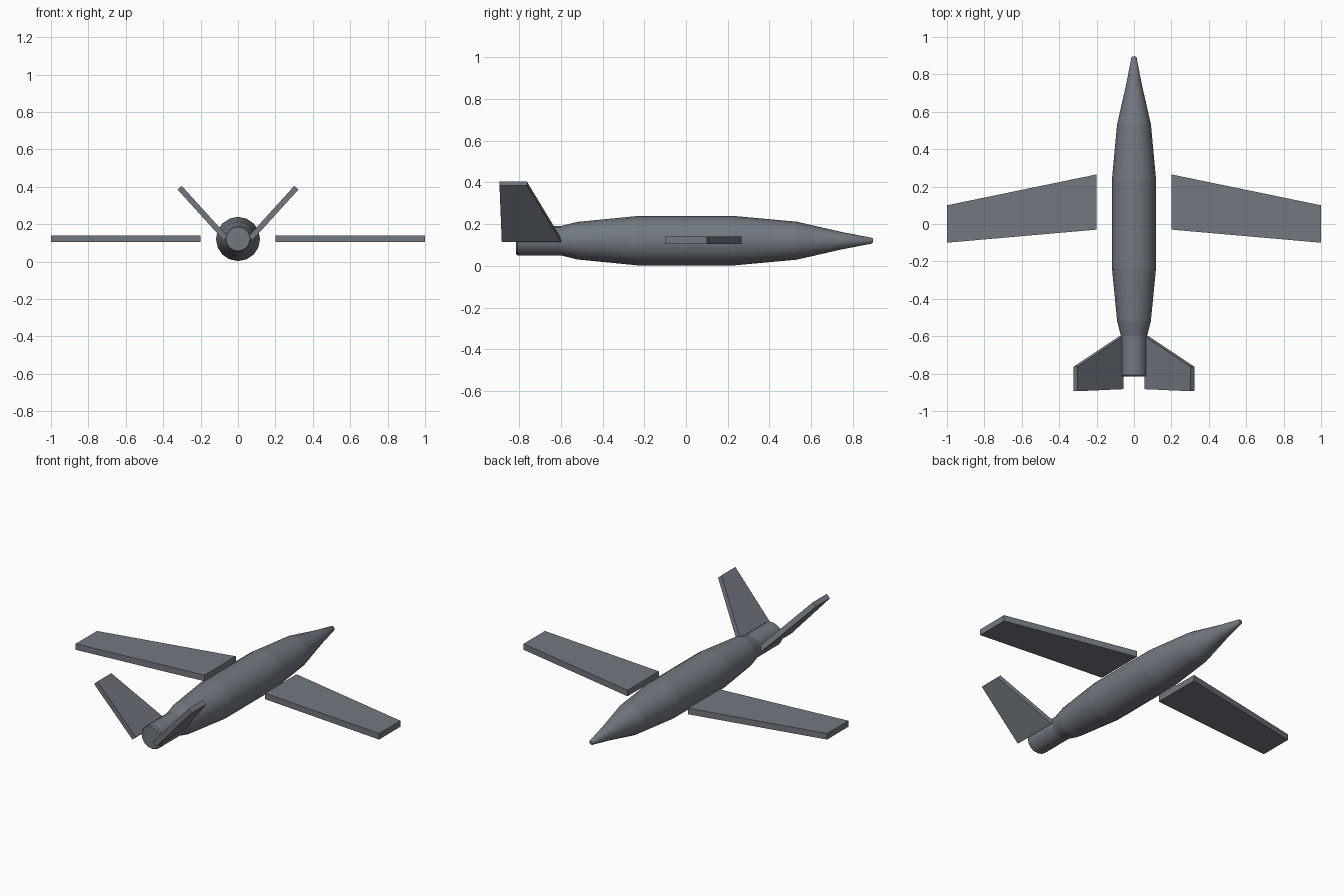
import bpy, bmesh, math
from mathutils import Vector

cube = bpy.data.objects.get("Cube")
if cube:
    bpy.data.objects.remove(cube, do_unlink=True)

grey = bpy.data.materials.new("slate_grey")
grey.use_nodes = True
colour = (0.17, 0.19, 0.22, 1)
grey.diffuse_color = colour
grey.node_tree.nodes["Principled BSDF"].inputs["Base Color"].default_value = colour

AXIS_Z = 0.121
SIDES = 16


def add_object(name, bm, smooth=False):
    bmesh.ops.recalc_face_normals(bm, faces=bm.faces)
    mesh = bpy.data.meshes.new(name)
    bm.to_mesh(mesh)
    bm.free()
    mesh.materials.append(grey)
    obj = bpy.data.objects.new(name, mesh)
    bpy.context.collection.objects.link(obj)
    if smooth:
        bpy.ops.object.select_all(action='DESELECT')
        obj.select_set(True)
        bpy.context.view_layer.objects.active = obj
        bpy.ops.object.shade_smooth_by_angle(angle=math.radians(35))
    return obj


def body_section(name, stations, cap_back=False, cap_front=False):
    """Loft rings along y from (y, radius) stations."""
    bm = bmesh.new()
    rings = []
    for y, r in stations:
        angles = [2 * math.pi * i / SIDES for i in range(SIDES)]
        rings.append([bm.verts.new((r * math.cos(a), y, AXIS_Z + r * math.sin(a))) for a in angles])
    for a, b in zip(rings, rings[1:]):
        for i in range(SIDES):
            j = (i + 1) % SIDES
            bm.faces.new((a[i], a[j], b[j], b[i]))
    if cap_back:
        bm.faces.new(rings[0])
    if cap_front:
        bm.faces.new(rings[-1])
    add_object(name, bm, smooth=True)


def slab(name, outline, offset):
    """Flat panel: an outline extruded by an offset vector."""
    bm = bmesh.new()
    face = bm.faces.new([bm.verts.new(p) for p in outline])
    new = bmesh.ops.extrude_face_region(bm, geom=[face])["geom"]
    verts = [v for v in new if isinstance(v, bmesh.types.BMVert)]
    bmesh.ops.translate(bm, verts=verts, vec=Vector(offset))
    add_object(name, bm)


# Fuselage, from the tail pipe to the nose tip
body_section("tail_pipe", [(-0.815, 0.064), (-0.807, 0.07), (-0.6, 0.07)], cap_back=True)
body_section("tail_collar", [(-0.6, 0.07), (-0.52, 0.09)])
body_section("rear_taper", [(-0.52, 0.09), (-0.235, 0.118)])
body_section("main_body", [(-0.235, 0.118), (0.235, 0.118)])
body_section("front_taper", [(0.235, 0.118), (0.53, 0.091)])
body_section("nose_cone", [(0.53, 0.091), (0.745, 0.042)])
body_section("nose_tip", [(0.745, 0.042), (0.89, 0.014), (0.896, 0.009)], cap_front=True)

# Wings and canted tail fins on both sides
for side, s in (("left", 1), ("right", -1)):
    wing = [(0.2, 0.265), (1.0, 0.1), (1.0, -0.1), (0.2, -0.03)]
    slab(side + "_wing", [(s * x, y, 0.104) for x, y in wing], (0, 0, 0.036))

    fin = [(0.078, -0.6, 0.115), (0.323, -0.763, 0.385),
           (0.323, -0.894, 0.385), (0.078, -0.883, 0.115)]
    slab(side + "_tail_fin", [(s * x, y, z) for x, y, z in fin], (-s * 0.022, 0, 0.02))
